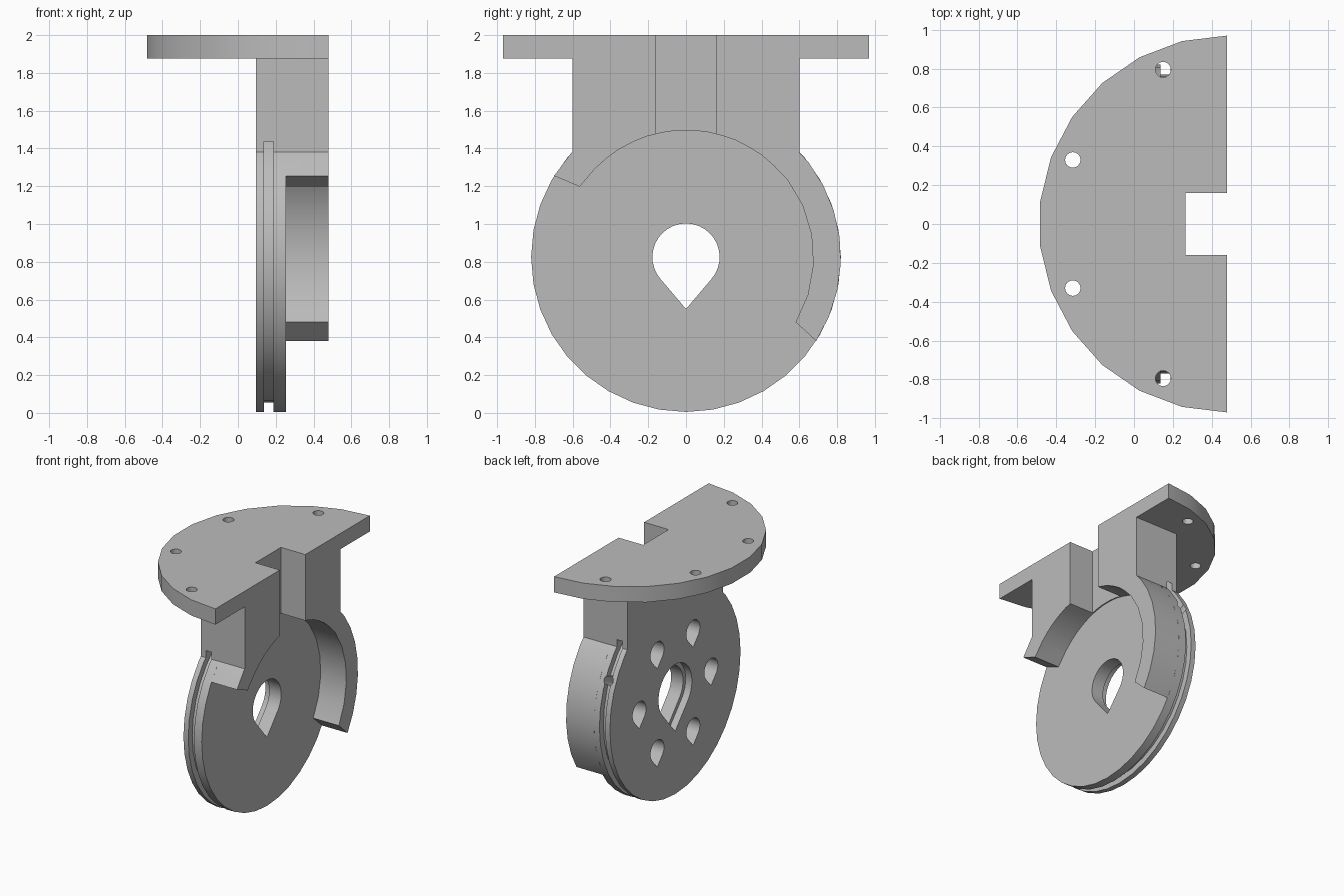
import bpy, bmesh
from math import sin, cos, radians, pi, sqrt
from mathutils import Matrix, Vector

cube = bpy.data.objects.get("Cube")
if cube:
    bpy.data.objects.remove(cube, do_unlink=True)

AXLE_Z = 0.825          # height of the wheel centre
WHEEL_R = 0.82
RIM_R = 0.675           # inner radius of the guard
BACK, FACE, FRONT = 0.095, 0.255, 0.48   # x of wheel back, wheel face, bracket edge

grey = bpy.data.materials.new("plain grey")
grey.use_nodes = True
grey.diffuse_color = (0.5, 0.5, 0.5, 1)
grey.node_tree.nodes["Principled BSDF"].inputs["Base Color"].default_value = (0.5, 0.5, 0.5, 1)


def arc(radius, start, end, steps, cu=0, cv=0):
    """Points on an arc, angles in degrees."""
    angles = [radians(start + (end - start) * i / steps) for i in range(steps + 1)]
    return [(cu + radius * cos(a), cv + radius * sin(a)) for a in angles]


def circle(radius, steps, cu=0, cv=0):
    return arc(radius, 0, 360, steps, cu, cv)[:-1]


def rect(u0, u1, v0, v1):
    return [(u0, v0), (u1, v0), (u1, v1), (u0, v1)]


def teardrop(radius, tip, cu=0, cv=0):
    """Round top with a straight-sided point below."""
    return arc(radius, -40, 220, 24, cu, cv) + [(cu, cv - tip)]


def prism(name, profile, lo, hi, axis="X"):
    """Extrude a (y, z) profile along X or an (x, y) profile along Z."""
    bm = bmesh.new()
    place = (lambda u, v: (lo, u, v)) if axis == "X" else (lambda u, v: (u, v, lo))
    face = bm.faces.new([bm.verts.new(place(u, v)) for u, v in profile])
    grown = bmesh.ops.extrude_face_region(bm, geom=[face])["geom"]
    shift = Vector((hi - lo, 0, 0) if axis == "X" else (0, 0, hi - lo))
    bmesh.ops.translate(bm, vec=shift, verts=[g for g in grown if isinstance(g, bmesh.types.BMVert)])
    return finish(name, bm)


def finish(name, bm):
    bmesh.ops.recalc_face_normals(bm, faces=bm.faces)
    mesh = bpy.data.meshes.new(name)
    bm.to_mesh(mesh)
    bm.free()
    mesh.materials.append(grey)
    obj = bpy.data.objects.new(name, mesh)
    bpy.context.collection.objects.link(obj)
    return obj


def combine(target, other, operation):
    """Apply a boolean and discard the second object."""
    bpy.context.view_layer.objects.active = target
    mod = target.modifiers.new("join", "BOOLEAN")
    mod.operation, mod.solver, mod.object = operation, "EXACT", other
    bpy.ops.object.modifier_apply(modifier=mod.name)
    bpy.data.objects.remove(other, do_unlink=True)


# Upright column, hollowed in front of the wheel
bracket = prism("mounting_bracket", rect(-0.6, 0.6, 1.25, 1.94), BACK, FRONT)
combine(bracket, prism("hollow", circle(RIM_R, 26, 0, AXLE_Z), FACE, 0.6), "DIFFERENCE")

# Wheel and the guard that wraps part of its rim
combine(bracket, prism("wheel", circle(WHEEL_R, 36, 0, AXLE_Z), BACK, FACE), "UNION")
guard = arc(WHEEL_R, -32.8, 148.4, 18, 0, AXLE_Z) + arc(RIM_R, 146.5, -30.7, 13, 0, AXLE_Z)
combine(bracket, prism("guard", guard, FACE - 0.02, FRONT), "UNION")

# Half-round top plate
plate = arc(0.97, 90, 270, 13, FRONT, 0)
combine(bracket, prism("top_plate", plate, 1.875, 2, "Z"), "UNION")

# Slot down the front of the column and plate
combine(bracket, prism("slot", rect(-0.16, 0.16, 1.4, 2.1), 0.265, 0.6), "DIFFERENCE")

# Rope groove around the rim, passing through the column
groove = prism("groove", circle(0.86, 36, 0, AXLE_Z), 0.137, 0.187)
combine(groove, prism("groove_core", circle(0.77, 36, 0, AXLE_Z), 0, 0.4), "DIFFERENCE")
combine(bracket, groove, "DIFFERENCE")

# Small radial rope hole in the groove
bm = bmesh.new()
bmesh.ops.create_cone(bm, cap_ends=True, segments=16, radius1=0.04, radius2=0.04, depth=0.2,
                      matrix=Matrix.Translation((0.162, 0, AXLE_Z))
                      @ Matrix.Rotation(radians(-65), 4, "X") @ Matrix.Translation((0, 0, 0.8)))
combine(bracket, finish("rope_hole", bm), "DIFFERENCE")

# Axle bore with a wider recess at the back
combine(bracket, prism("bore", teardrop(0.178, 0.275, 0, AXLE_Z), 0, 0.6), "DIFFERENCE")
combine(bracket, prism("recess", teardrop(0.21, 0.32, 0, AXLE_Z), 0, 0.15), "DIFFERENCE")

# Six blind teardrop pockets on the back of the wheel
for i in range(6):
    a = i * pi / 3
    pocket = teardrop(0.085, 0.13, 0.45 * cos(a), AXLE_Z + 0.45 * sin(a))
    combine(bracket, prism("pocket", pocket, 0, 0.215), "DIFFERENCE")

# Screw holes in the plate
for x, y in ((0.15, 0.795), (-0.315, 0.33)):
    for side in (-1, 1):
        combine(bracket, prism("screw_hole", circle(0.04, 16, x, side * y), 1.8, 2.1, "Z"), "DIFFERENCE")

# Smooth curved walls, keep edges sharp
bpy.ops.object.select_all(action="DESELECT")
bracket.select_set(True)
bpy.context.view_layer.objects.active = bracket
bpy.ops.object.shade_smooth_by_angle(angle=radians(25))
